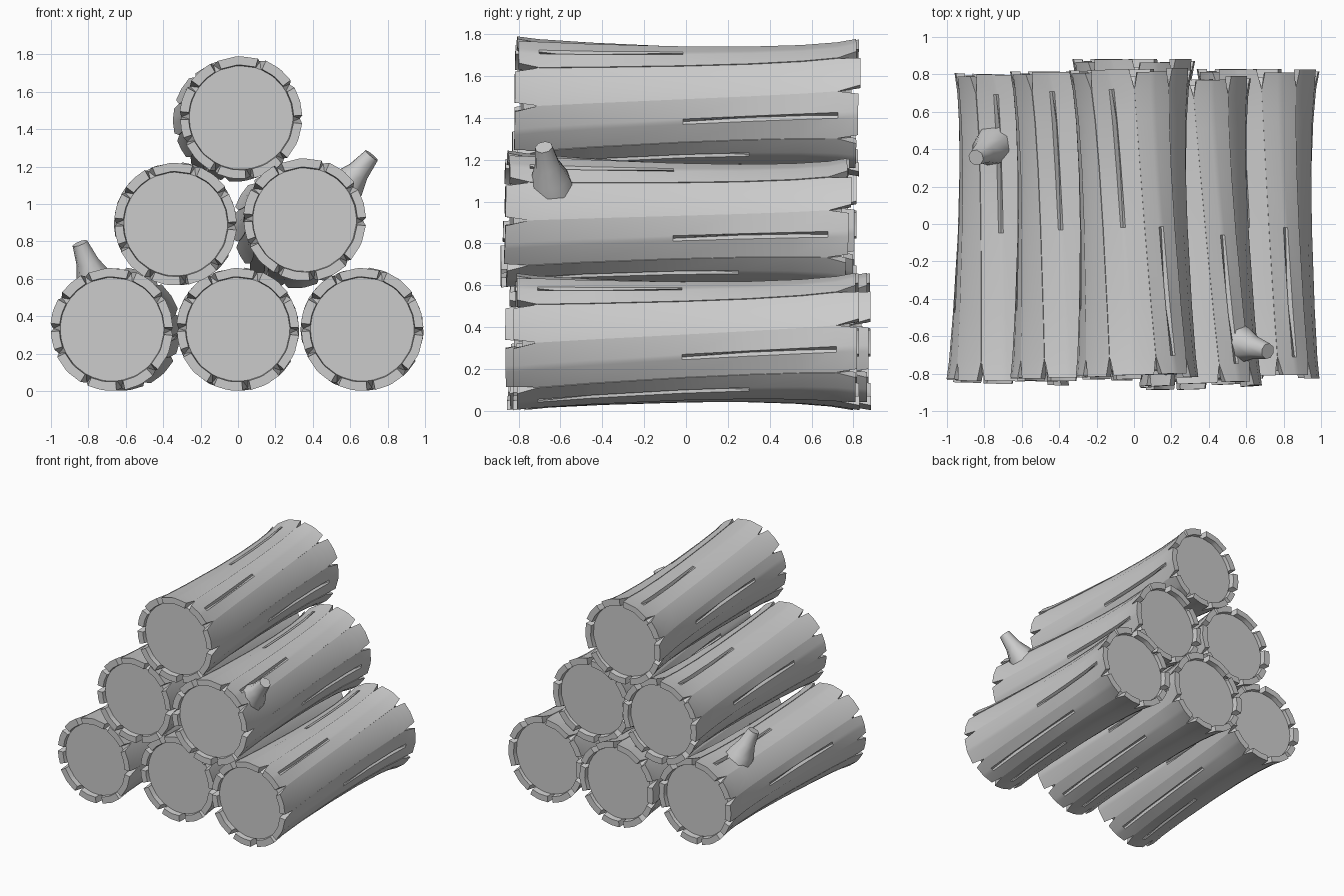
import bpy, bmesh, math, random
from mathutils import Vector

if "Cube" in bpy.data.objects:
    bpy.data.objects.remove(bpy.data.objects["Cube"])

random.seed(4)
H, CORE, RECESS = 0.83, 0.277, 0.045
NOTCHES = [-157, -117, -82, -45, -2, 33, 70, 116, 147, 178]
# (y, radius) stations along the bark body, pinched in the middle
BODY = [(-0.71, 0.318), (-0.45, 0.304), (-0.02, 0.291), (0.3, 0.290),
        (0.55, 0.298), (0.72, 0.312)]


def bark_columns():
    """Lengthwise strips: (body angle, rim angle, kind, crack row set, jitters)."""
    cols = []
    n = len(NOTCHES)
    jit = [(random.uniform(0, 0.025), random.uniform(0, 0.025),
            random.uniform(-0.005, 0.003)) for _ in range(n)]
    for i, a in enumerate(NOTCHES):
        b = NOTCHES[(i + 1) % n] + (360 if i == n - 1 else 0)
        prev, cur = jit[i - 1], jit[i]
        for off, kind, j in ((-3.8, 'plate', prev), (-3, 'gap', prev),
                             (3, 'gap', cur), (3.8, 'plate', cur)):
            cols.append((a, a + off, kind, (), j))
        m = (a + b) / 2
        rows = {0: (3, 4), 1: (1,), 2: (1, 2), 3: (3, 4), 5: (1,), 6: (3, 4), 8: (2,)}.get(i, ())
        if rows:
            w = 2.6
            cols += [(m - w, m - w, 'plate', (), cur), (m, m, 'plate', rows, cur),
                     (m + w, m + w, 'plate', (), cur)]
        else:
            cols.append((m, m, 'plate', (), cur))
    return cols


def log_mesh():
    bm = bmesh.new()
    grid = []
    for body, rim, kind, cracks, (jf, jb, jr) in bark_columns():
        col = []

        def add(deg, r, y):
            t = math.radians(deg + 18 * (y + H) / (2 * H))
            col.append(bm.verts.new((r * math.cos(t), y, r * math.sin(t))))

        def end(s, j):
            base = (rim, CORE, s * (H - RECESS))
            if kind == 'gap':
                return [base] * 3
            return [base, (rim, CORE + 0.004, s * (H - j)), (rim, 0.33 + jr, s * (H - j))]

        for p in end(-1, jf):
            add(*p)
        for k, (y, r) in enumerate(BODY):
            add(body, r + jr - (0.03 if k in cracks else 0), y)
        for p in reversed(end(1, jb)):
            add(*p)
        grid.append(col)
    n = len(grid)
    for i in range(n):
        a, b = grid[i], grid[(i + 1) % n]
        for k in range(len(a) - 1):
            bm.faces.new((a[k], a[k + 1], b[k + 1], b[k]))
    # recessed sawn faces
    bm.faces.new([c[0] for c in grid])
    bm.faces.new([c[-1] for c in reversed(grid)])
    bmesh.ops.remove_doubles(bm, verts=bm.verts, dist=0.0003)
    bmesh.ops.recalc_face_normals(bm, faces=bm.faces)
    me = bpy.data.meshes.new("log")
    bm.to_mesh(me)
    bm.free()
    return me


def smooth(ob, deg):
    bpy.ops.object.select_all(action='DESELECT')
    ob.select_set(True)
    bpy.context.view_layer.objects.active = ob
    bpy.ops.object.shade_smooth_by_angle(angle=math.radians(deg))


def link(name, me):
    ob = bpy.data.objects.new(name, me)
    bpy.context.collection.objects.link(ob)
    return ob


# stacked logs: name, centre, sideways drift and drop front to back
mesh = log_mesh()
LOGS = [("log_bottom_left", (-0.652, -0.03, 0.33), 0.045, 0),
        ("log_bottom_middle", (0.0, 0.055, 0.33), 0, 0),
        ("log_bottom_right", (0.665, 0.0, 0.33), 0, 0),
        ("log_middle_left", (-0.333, -0.012, 0.893), 0, 0),
        ("log_middle_right", (0.328, -0.05, 0.897), -0.06, -0.04),
        ("log_top", (0.0, 0.0, 1.455), -0.035, -0.015)]
for name, loc, dx, dz in LOGS:
    ob = link(name, mesh)
    ob.location = loc
    ob.rotation_euler = (dz / (2 * H), 0, -dx / (2 * H))
smooth(ob, 32)


def stub(name, base, tip):
    """Broken branch: flared eight-sided stump."""
    base, tip = Vector(base), Vector(tip)
    d = tip - base
    q = d.to_track_quat('Z', 'Y')
    bm = bmesh.new()
    rings = []
    for t, r in ((-0.3, 0.115), (0.12, 0.095), (0.5, 0.062), (1, 0.043)):
        rings.append([bm.verts.new(base + d * t + q @ Vector(
            (r * math.cos(k * math.pi / 4), r * math.sin(k * math.pi / 4), 0)))
            for k in range(8)])
    for a, b in zip(rings, rings[1:]):
        for k in range(8):
            bm.faces.new((a[k], a[(k + 1) % 8], b[(k + 1) % 8], b[k]))
    bm.faces.new(rings[-1])
    bm.faces.new(rings[0][::-1])
    me = bpy.data.meshes.new(name)
    bm.to_mesh(me)
    bm.free()
    smooth(link(name, me), 48)


# branch stubs
stub("branch_stub_left", (-0.765, 0.41, 0.59), (-0.845, 0.355, 0.79))
stub("branch_stub_right", (0.575, -0.645, 1.09), (0.715, -0.68, 1.26))
